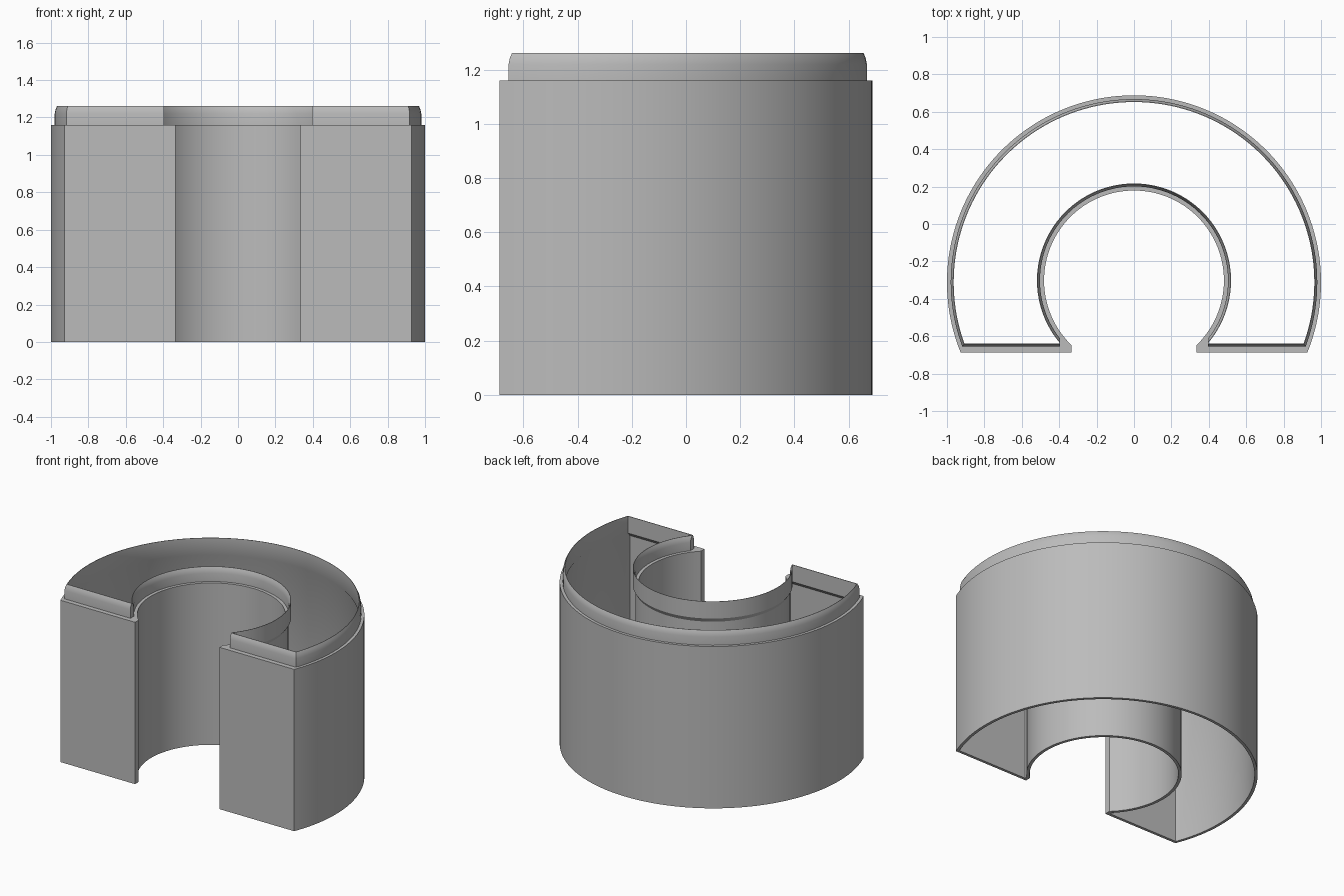
import bpy, bmesh
from math import sin, cos, asin, acos, pi, sqrt

cube = bpy.data.objects.get("Cube")
if cube:
    bpy.data.objects.remove(cube, do_unlink=True)

OUTER_Y, INNER_Y = -0.312, -0.302   # centres of the two arcs
N_OUT, N_IN = 96, 64                # arc segments

grey = bpy.data.materials.new("plain grey")
grey.use_nodes = True
colour = (0.5, 0.5, 0.5, 1)
grey.diffuse_color = colour
grey.node_tree.nodes["Principled BSDF"].inputs["Base Color"].default_value = colour


def outline(big, small, front, tip):
    """Closed C-shaped outline: outer arc, flat front, blunt tips, inner arc."""
    tip = max(tip, sqrt(small ** 2 - (front - INNER_Y) ** 2) + 0.002)
    a = asin((front - OUTER_Y) / big)
    b = -acos(tip / small)
    pts = []
    for i in range(N_OUT + 1):
        t = a + (pi - 2 * a) * i / N_OUT
        pts.append((big * cos(t), OUTER_Y + big * sin(t)))
    pts.append((-tip, front))
    for i in range(N_IN + 1):
        t = pi - b - (pi - 2 * b) * i / N_IN
        pts.append((small * cos(t), INNER_Y + small * sin(t)))
    pts.append((tip, front))
    return pts


# Wall section: outer radius, inner radius, front y, tip x, height
section = [
    (1.0, 0.481, -0.688, 0.335, 0.0),       # outside wall
    (1.0, 0.481, -0.688, 0.335, 1.16),
    (0.98, 0.503, -0.655, 0.395, 1.16),     # ledge and lip
    (0.98, 0.503, -0.655, 0.395, 1.22),
    (0.975, 0.508, -0.65, 0.395, 1.245),
    (0.967, 0.516, -0.642, 0.395, 1.262),   # rounded rim
    (0.964, 0.519, -0.638, 0.395, 1.262),
    (0.964, 0.519, -0.638, 0.395, 1.14),    # inside of the lip
    (0.98, 0.502, -0.668, 0.36, 1.11),      # inside wall
    (0.98, 0.502, -0.668, 0.36, 0.0),
]

bm = bmesh.new()
loops = [[bm.verts.new((x, y, s[4])) for x, y in outline(*s[:4])] for s in section]
for k, low in enumerate(loops):
    high = loops[(k + 1) % len(loops)]
    for i in range(len(low)):
        j = (i + 1) % len(low)
        bm.faces.new((low[i], low[j], high[j], high[i]))
bmesh.ops.recalc_face_normals(bm, faces=bm.faces)

mesh = bpy.data.meshes.new("curved_wall")
bm.to_mesh(mesh)
bm.free()
mesh.materials.append(grey)
wall = bpy.data.objects.new("curved_wall", mesh)
bpy.context.collection.objects.link(wall)

# Smooth arcs with crisp corners
bpy.ops.object.select_all(action='DESELECT')
wall.select_set(True)
bpy.context.view_layer.objects.active = wall
bpy.ops.object.shade_smooth_by_angle(angle=0.5)
